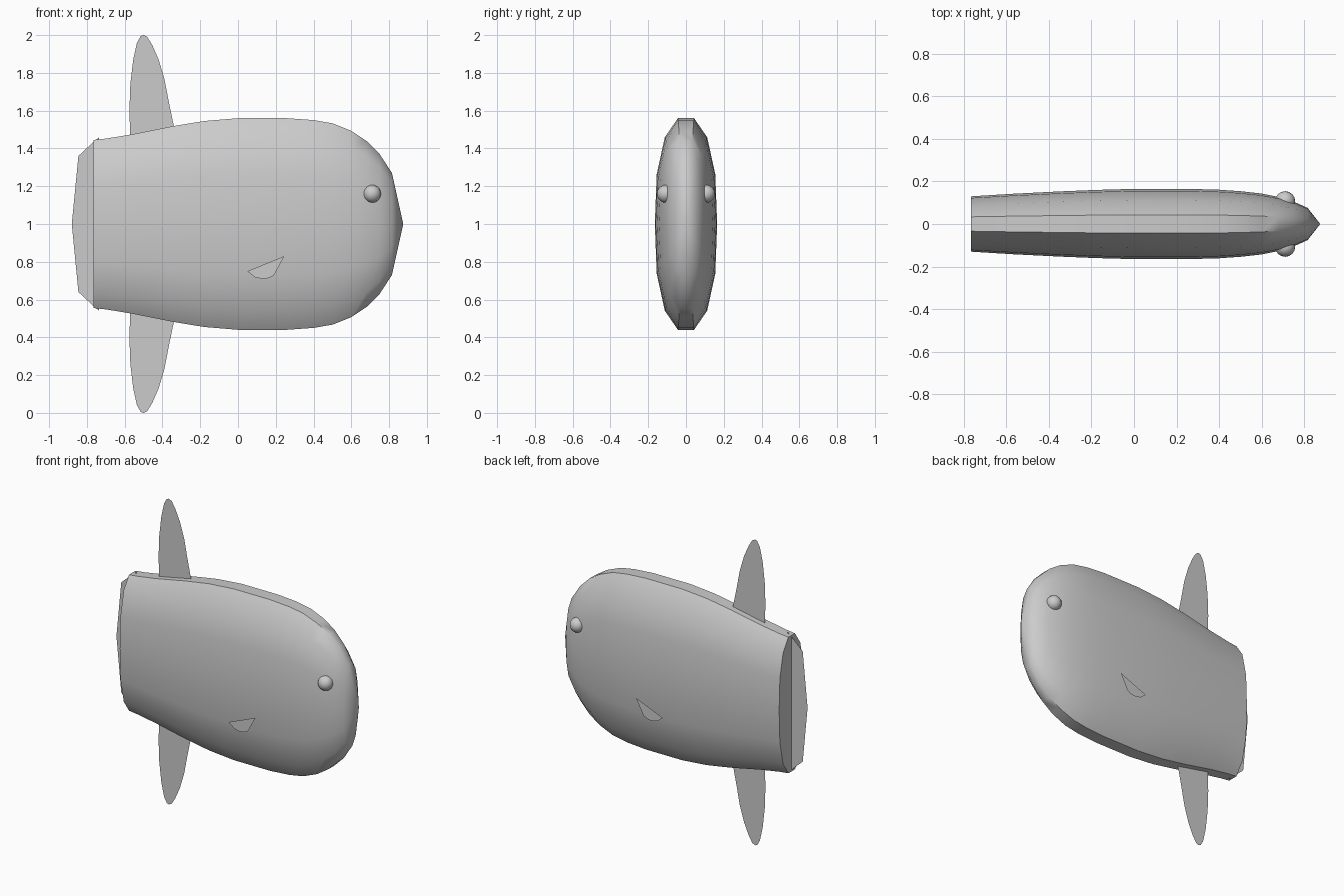
import bpy, bmesh, math

if "Cube" in bpy.data.objects:
    bpy.data.objects.remove(bpy.data.objects["Cube"])


def add_object(name, bm, smooth=False):
    bmesh.ops.recalc_face_normals(bm, faces=bm.faces)
    mesh = bpy.data.meshes.new(name)
    bm.to_mesh(mesh)
    bm.free()
    obj = bpy.data.objects.new(name, mesh)
    bpy.context.collection.objects.link(obj)
    if smooth:
        bpy.ops.object.select_all(action='DESELECT')
        obj.select_set(True)
        bpy.context.view_layer.objects.active = obj
        bpy.ops.object.shade_smooth_by_angle(angle=math.radians(50))
    return obj


def sheet(name, outline, y=0.0, flip_z=False):
    bm = bmesh.new()
    bm.faces.new([bm.verts.new((x, y, 2 - z if flip_z else z)) for x, z in outline])
    return add_object(name, bm)


# body: 14-sided rings lofted along x (x, half height, half width)
rings = [(-0.765, 0.445, 0.13), (-0.70, 0.452, 0.134), (-0.57, 0.473, 0.142),
         (-0.35, 0.517, 0.153), (-0.18, 0.545, 0.16), (0.0, 0.56, 0.165),
         (0.26, 0.56, 0.165), (0.40, 0.55, 0.161), (0.50, 0.533, 0.154),
         (0.60, 0.493, 0.143), (0.68, 0.44, 0.127), (0.75, 0.37, 0.105),
         (0.815, 0.27, 0.076)]
quarter = [(0.26, 1.0), (0.68, 0.82), (0.94, 0.47)]
half = quarter + [(1.0, 0.0)] + [(y, -z) for y, z in reversed(quarter)]
section = half + [(-y, z) for y, z in reversed(half)]
bm = bmesh.new()
loops = [[bm.verts.new((x, y * w, 1 + z * h)) for y, z in section] for x, h, w in rings]
n = len(section)
for a, b in zip(loops, loops[1:]):
    for i in range(n):
        j = (i + 1) % n
        bm.faces.new((a[i], a[j], b[j], b[i]))
bm.faces.new(loops[0])
tip = bm.verts.new((0.875, 0, 1))
for i in range(n):
    bm.faces.new((loops[-1][i], loops[-1][(i + 1) % n], tip))
add_object("body", bm, smooth=True)

# tall thin fins above and below
fin = [(-0.57, 1.44), (-0.575, 1.60), (-0.57, 1.74), (-0.555, 1.87), (-0.535, 1.96),
       (-0.515, 1.995), (-0.50, 2.0), (-0.48, 1.99), (-0.455, 1.95), (-0.42, 1.87),
       (-0.39, 1.77), (-0.365, 1.64), (-0.34, 1.52), (-0.34, 1.48)]
sheet("dorsal_fin", fin)
sheet("anal_fin", fin, flip_z=True)

# rounded tail sheet
tail = [(-0.735, 1.46), (-0.77, 1.43), (-0.845, 1.36), (-0.88, 1.0),
        (-0.845, 0.64), (-0.77, 0.57), (-0.735, 0.54)]
sheet("tail_fin", tail)

# side fins and eyes, mirrored
side_fin = [(0.05, 0.75), (0.245, 0.83), (0.19, 0.728), (0.165, 0.714),
            (0.13, 0.709), (0.09, 0.718)]
for side, label in ((-1, "right"), (1, "left")):
    sheet("side_fin_" + label, side_fin, y=side * 0.168)
    bm = bmesh.new()
    bmesh.ops.create_uvsphere(bm, u_segments=16, v_segments=10, radius=0.047)
    bmesh.ops.translate(bm, verts=bm.verts, vec=(0.71, side * 0.107, 1.16))
    add_object("eye_" + label, bm, smooth=True)
